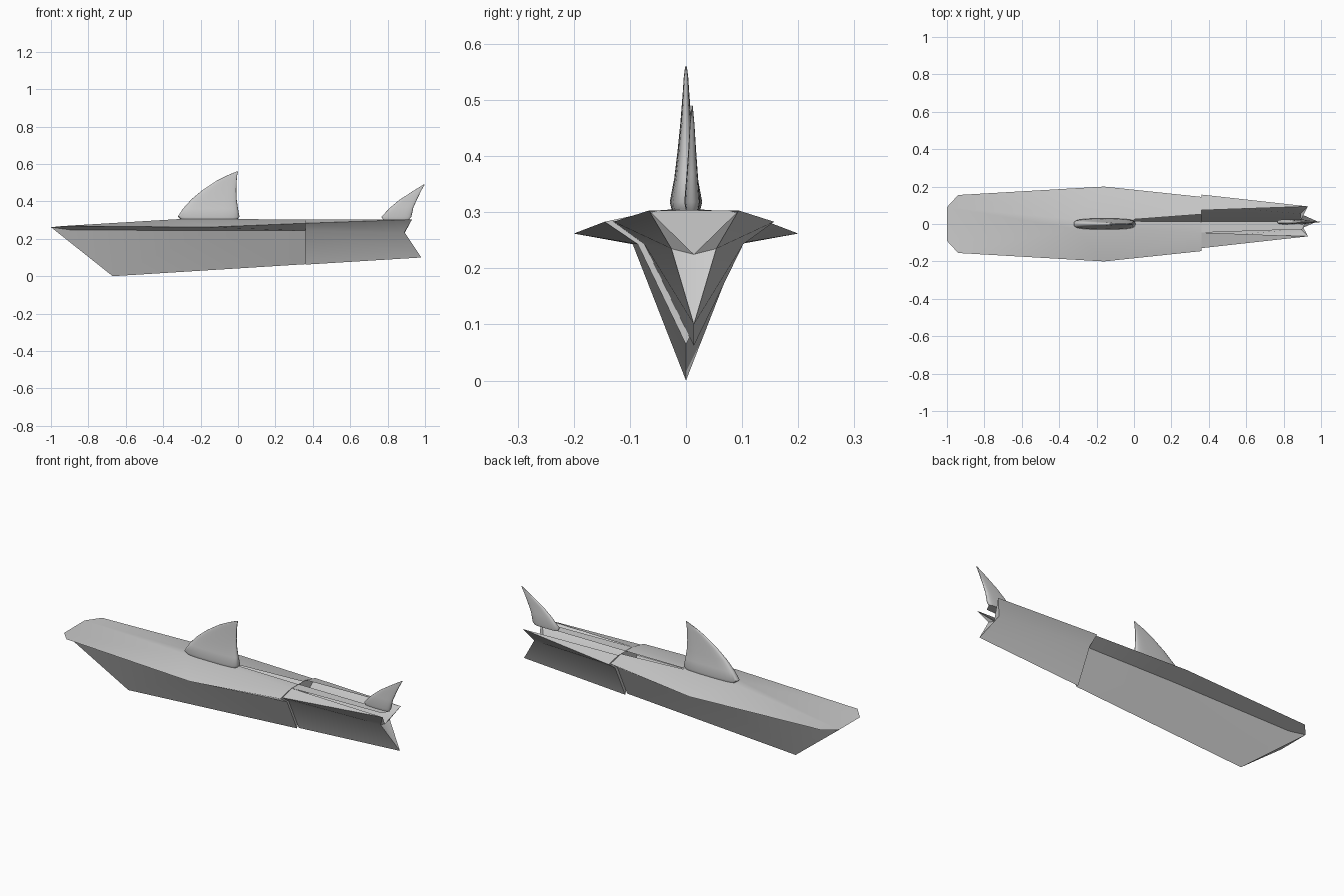
import bpy, bmesh, math

if "Cube" in bpy.data.objects:
    bpy.data.objects.remove(bpy.data.objects["Cube"])


def finish(name, faces, smooth_angle):
    """Make an object from polygons given as point lists, welding shared points."""
    bm = bmesh.new()
    for pts in faces:
        bm.faces.new([bm.verts.new(p) for p in pts])
    bmesh.ops.remove_doubles(bm, verts=bm.verts, dist=0.0002)
    bmesh.ops.recalc_face_normals(bm, faces=bm.faces)
    me = bpy.data.meshes.new(name)
    bm.to_mesh(me)
    bm.free()
    ob = bpy.data.objects.new(name, me)
    bpy.context.collection.objects.link(ob)
    bpy.ops.object.select_all(action='DESELECT')
    ob.select_set(True)
    bpy.context.view_layer.objects.active = ob
    bpy.ops.object.shade_smooth_by_angle(angle=math.radians(smooth_angle))
    return ob


def mirrored(points, half_faces, cross_faces, yc=0.0):
    """Both sides of a hull; in cross_faces a leading '-' marks the -y copy."""
    def at(key):
        s = -1 if key[0] == '-' else 1
        x, y, z = points[key.lstrip('-')]
        return (x, yc + s * y, z)
    faces = []
    for f in half_faces:
        faces.append([at(k) for k in f.split()])
        faces.append([at('-' + k) for k in f.split()])
    faces += [[at(k) for k in f.split()] for f in cross_faces]
    return faces


# Front hull: N nose, W wing edge, R deck ridge, U under-wing crease, K keel
front = {
    'N': (-1.0, .09, .262), 'W0': (-.94, .155, .268), 'W1': (-.16, .20, .262),
    'W2': (.36, .145, .283), 'R0': (-.32, .025, .305), 'R1': (0, .025, .305),
    'R2': (.36, .052, .303), 'U0': (-.90, .085, .248), 'U1': (-.16, .095, .243),
    'U2': (.36, .086, .243), 'K0': (-.67, 0, 0), 'K2': (.36, 0, .064),
    'D1': (0, .015, .305), 'D2': (.36, .012, .303),
}
finish('front_hull', mirrored(front, [
    'N W0 R0', 'W0 W1 R0', 'W1 R1 R0', 'W1 W2 R2 R1',
    'N U0 W0', 'W0 U0 U1 W1', 'W1 U1 U2 W2',
    'N K0 U0', 'U0 K0 U1', 'U1 K0 K2 U2',
], [
    'N -N -R0 R0', 'N -N K0', 'R0 -R0 -R1 R1',
    '-R1 -R2 D2 D1',                        # deck, slot left open beside it
    'W2 U2 K2 -U2 -W2 -R2 R2',              # rear bulkhead
]), 25)

# Rear hull: slightly offset sideways, with a notched tail
rear = {
    'W': (.362, .143, .283), 'R': (.362, .06, .303), 'U': (.362, .088, .243),
    'K': (.362, 0, .062), 'T': (.93, .08, .303), 'V': (.89, .04, .235),
    'K1': (.98, 0, .10), 'C': (.888, 0, .225),
    'A': (.362, 0, .303), 'B': (.92, 0, .303), 'E': (.90, .042, .303),
}
finish('rear_hull', mirrored(rear, [
    'W T R', 'W U V T', 'U K K1 V', 'T V C', 'V K1 C',
], [
    '-R A B -E',                            # narrow deck strip
    'W U K -U -W -R R',                     # front bulkhead
], .014), 25)


# Fins: rounded sections lofted upwards (z, leading x, trailing x, half width)
def fin(name, rows, yc, n=24):
    rings = []
    for z, x0, x1, w in rows:
        ring = []
        for i in range(n):
            a = 2 * math.pi * i / n
            c, s = math.cos(a), math.sin(a)
            ring.append(((x0 + x1) / 2 + (x1 - x0) / 2 * math.copysign(abs(c) ** .6, c),
                         yc + w * math.copysign(abs(s) ** .6, s), z))
        rings.append(ring)
    faces = [rings[0], rings[-1]]
    for a, b in zip(rings, rings[1:]):
        faces += [[a[i], a[(i + 1) % n], b[(i + 1) % n], b[i]] for i in range(n)]
    finish(name, faces, 50)


fin('main_fin', [
    (.303, -.305, -.003, .025), (.318, -.322, .008, .029), (.36, -.295, 0, .021),
    (.41, -.25, -.007, .015), (.46, -.19, -.009, .010), (.51, -.115, -.007, .006),
    (.54, -.055, -.004, .004), (.56, -.006, 0, .0015)], 0)
fin('tail_fin', [
    (.303, .775, .915, .011), (.318, .767, .927, .014), (.368, .815, .938, .010),
    (.41, .866, .957, .007), (.458, .94, .98, .004), (.49, .992, .998, .001)], .011)
